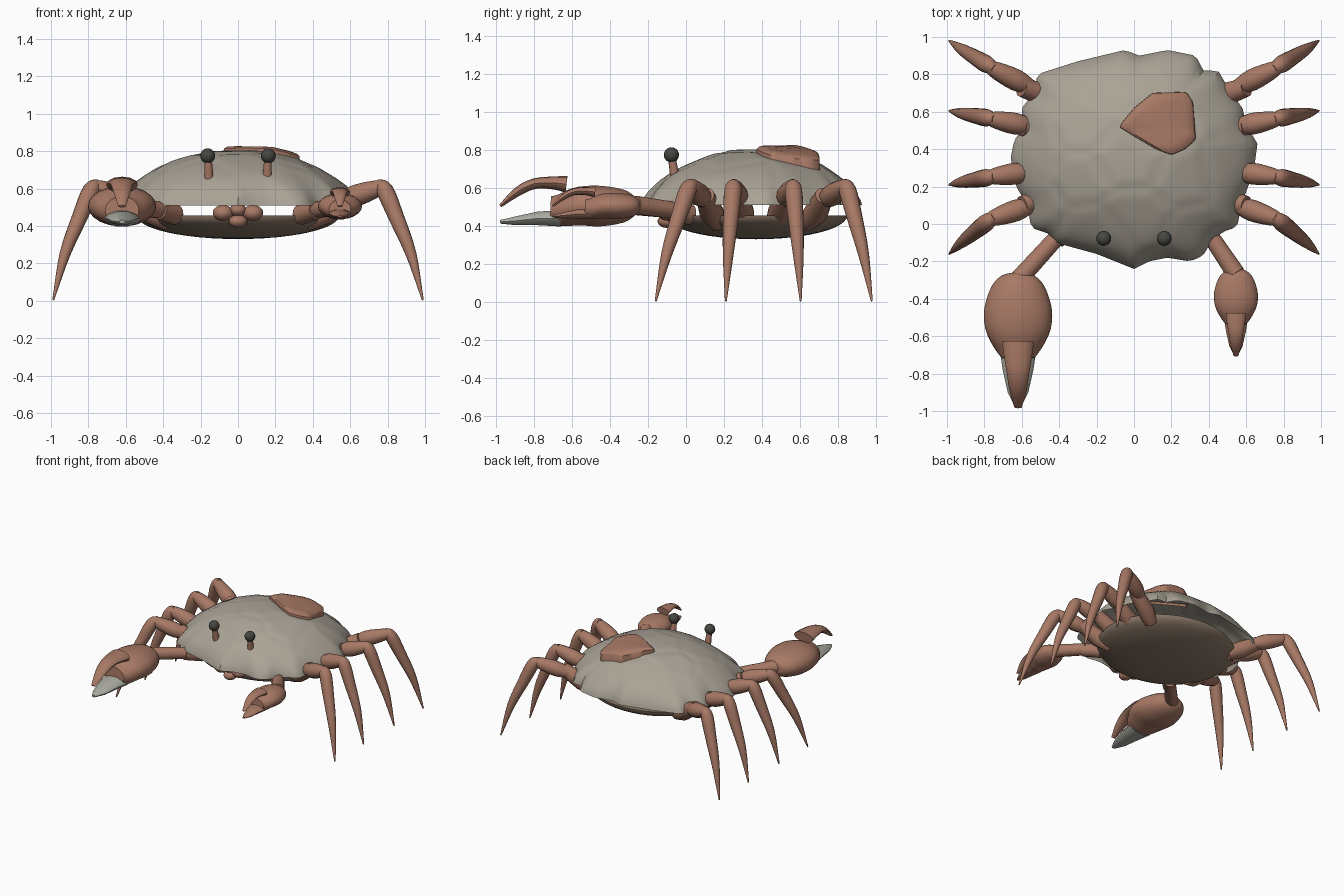
import bpy, bmesh, math
from mathutils import Vector

if "Cube" in bpy.data.objects:
    bpy.data.objects.remove(bpy.data.objects["Cube"])


def material(name, rgb):
    m = bpy.data.materials.new(name)
    m.diffuse_color = (*rgb, 1)
    m.use_nodes = True
    m.node_tree.nodes["Principled BSDF"].inputs["Base Color"].default_value = m.diffuse_color
    return m


SHELL = material("stone grey", (0.40, 0.365, 0.305))
LIMB = material("clay brown", (0.39, 0.19, 0.13))
BELLY = material("taupe brown", (0.26, 0.19, 0.14))
EYE = material("dark grey", (0.06, 0.06, 0.053))
PALE = material("pale grey", (0.42, 0.42, 0.37))


def finish(name, bm, mat, angle=40):
    bmesh.ops.remove_doubles(bm, verts=bm.verts, dist=1e-5)
    bmesh.ops.recalc_face_normals(bm, faces=bm.faces)
    me = bpy.data.meshes.new(name)
    bm.to_mesh(me)
    bm.free()
    me.materials.append(mat)
    ob = bpy.data.objects.new(name, me)
    bpy.context.collection.objects.link(ob)
    bpy.ops.object.select_all(action='DESELECT')
    ob.select_set(True)
    bpy.context.view_layer.objects.active = ob
    bpy.ops.object.shade_smooth_by_angle(angle=math.radians(angle))
    return ob


def skin(bm, rings):
    """Join successive closed rings of points with quads."""
    rows = [[bm.verts.new(p) for p in ring] for ring in rings]
    n = len(rows[0])
    for a, b in zip(rows, rows[1:]):
        for i in range(n):
            j = (i + 1) % n
            bm.faces.new((a[i], a[j], b[j], b[i]))
    return rows


def tube(name, path, radii, mat, sides=14, steps=1, cap=True):
    """Round limb along a path; radii are numbers or (across, up) pairs."""
    pts = [Vector(p) for p in path]
    rad = [Vector(r) if isinstance(r, tuple) else Vector((r, r)) for r in radii]
    if steps > 1:
        def spline(v):
            v = [2 * v[0] - v[1]] + v + [2 * v[-1] - v[-2]]
            out = []
            for a, b, c, d in zip(v, v[1:], v[2:], v[3:]):
                for k in range(steps):
                    u = k / steps
                    out.append(0.5 * (2 * b + (c - a) * u + (2 * a - 5 * b + 4 * c - d) * u * u
                                      + (3 * b - a - 3 * c + d) * u ** 3))
            return out + [v[-2]]
        pts, rad = spline(pts), spline(rad)
    bm = bmesh.new()
    rings = []
    for i, p in enumerate(pts):
        d = (pts[min(i + 1, len(pts) - 1)] - pts[max(i - 1, 0)]).normalized()
        side = d.cross(Vector((0, 0, 1))).normalized()
        up = side.cross(d)
        rings.append([p + side * math.cos(a) * rad[i].x + up * math.sin(a) * rad[i].y
                      for a in (2 * math.pi * k / sides for k in range(sides))])
    rows = skin(bm, rings)
    if cap:
        bm.faces.new(rows[0])
        bm.faces.new(rows[-1])
    return finish(name, bm, mat)


def ball(name, loc, size, mat):
    bm = bmesh.new()
    bmesh.ops.create_uvsphere(bm, u_segments=20, v_segments=12, radius=1)
    for v in bm.verts:
        v.co = Vector([loc[i] + v.co[i] * size[i] for i in range(3)])
    return finish(name, bm, mat)


# Carapace outline and height
RIM = [(-.52, .80), (-.30, .87), (-.05, .93), (.03, .90), (.18, .93), (.33, .90), (.37, .82),
       (.45, .82), (.52, .70), (.58, .62), (.60, .53), (.66, .43), (.64, .28), (.58, .12),
       (.55, -.02), (.50, -.03), (.42, -.08), (.37, -.17), (.30, -.20), (.18, -.18), (.08, -.20),
       (0, -.24), (-.10, -.20), (-.20, -.16), (-.42, -.10), (-.46, -.05), (-.55, -.02),
       (-.57, .10), (-.63, .20), (-.66, .35), (-.64, .45), (-.60, .50), (-.60, .62), (-.52, .72)]
PATCH = [(-.08, .52), (0, .62), (.10, .70), (.28, .705), (.315, .65), (.33, .45), (.27, .40),
         (.20, .37), (.12, .40), (0, .47)]
SEEDS = [(-.02, .35), (-.30, .22), (-.27, .55), (-.12, .75), (.15, .55), (.42, .60), (.28, .25),
         (.05, .05), (.48, .28), (.32, .0), (-.25, .0), (-.48, .12), (-.52, .40), (-.42, .70),
         (.20, .82)]
C = Vector((0, .36))


def reach(poly, c, ang):
    """Distance from c to the polygon edge in one direction."""
    d, best = Vector((math.cos(ang), math.sin(ang))), 0
    for i, p in enumerate(poly):
        a = Vector(p) - c
        e = Vector(poly[(i + 1) % len(poly)]) - c - a
        den = d.x * e.y - d.y * e.x
        if abs(den) > 1e-9:
            s = (a.x * d.y - a.y * d.x) / den
            r = (a.x * e.y - a.y * e.x) / den
            if -1e-6 <= s <= 1 + 1e-6:
                best = max(best, r)
    return best


N = 120
EXACT = [reach(RIM, C, 2 * math.pi * i / N) for i in range(N)]
SOFT = [sum(EXACT[(i + k) % N] for k in range(-7, 8)) / 15 for i in range(N)]


def dome_t(x, y):
    v = Vector((x, y)) - C
    a = (math.atan2(v.y, v.x) / (2 * math.pi) * N) % N
    i = int(a) % N
    return min(v.length / (SOFT[i] + (SOFT[(i + 1) % N] - SOFT[i]) * (a % 1)), 1)


def profile(t):
    return .51 + .29 * max(1 - t * t, 0) ** .68


PLANES = []
for sx, sy in SEEDS:
    z0 = profile(dome_t(sx, sy))
    PLANES.append((sx, sy, z0, (profile(dome_t(sx + .03, sy)) - profile(dome_t(sx - .03, sy))) / .06,
                   (profile(dome_t(sx, sy + .03)) - profile(dome_t(sx, sy - .03))) / .06))


def height(x, y, t):
    """Dome flattened into plates, with shallow seams between them."""
    h = sorted(z + gx * (x - sx) + gy * (y - sy) for sx, sy, z, gx, gy in PLANES)
    w = 1 - t ** 5
    z = profile(t)
    seam = .010 * math.exp(-((h[1] - h[0]) / .012) ** 2)
    return z + w * (.7 * (min(h[0], z + .03) - z) + .004 - seam)


# Carapace, an open plated dome
bm = bmesh.new()
rings = []
for k in range(37):
    t = 1 - (1 - k / 36) ** 1.25
    ring = []
    for i in range(N):
        a = 2 * math.pi * i / N
        r = t * (SOFT[i] + (EXACT[i] - SOFT[i]) * t ** 4)
        x, y = C.x + r * math.cos(a), C.y + r * math.sin(a)
        ring.append((x, y, height(x, y, t)))
    rings.append(ring)
skin(bm, rings)
finish("carapace", bm, SHELL, 35)

# Raised patch on the carapace
bm = bmesh.new()
pc = Vector((.15, .54))
rings = []
for f, lift in ((0, .032), (.25, .034), (.5, .03), (.75, .033), (.93, .03), (1, .02), (1.01, -.02)):
    ring = []
    for i in range(60):
        a = 2 * math.pi * i / 60
        p = pc + Vector((math.cos(a), math.sin(a))) * reach(PATCH, pc, a) * f
        t = dome_t(p.x, p.y)
        ring.append((p.x, p.y, height(p.x, p.y, t) + lift + .15 * max(p.y - .5, 0) * (lift > 0)))
    rings.append(ring)
skin(bm, rings)
finish("shell_patch", bm, LIMB)

# Belly, a shallow bowl with a flat top
bm = bmesh.new()
rows = skin(bm, [[(.54 * math.cos(b) * math.cos(a), .37 + .48 * math.cos(b) * math.sin(a),
                   .455 - .125 * math.sin(b)) for a in (2 * math.pi * i / 48 for i in range(48))]
                 for b in (math.pi / 2 * j / 12 for j in range(13))])
bm.faces.new(rows[0])
finish("belly", bm, BELLY)

# Mouth parts
for x, z, sx, sz in ((-.08, .47, .055, .042), (.08, .47, .055, .042), (0, .425, .05, .035),
                     (0, .485, .045, .035)):
    ball("mouth_part", (x, -.10, z), (sx, .05, sz), LIMB)

for s in (-1, 1):
    # Eyes on stalks
    tube("eye_stalk", [(s * .155, -.055, .64), (s * .16, -.075, .76)], [.026, .020], LIMB)
    ball("eye", (s * .162, -.077, .775), (.04, .04, .04), EYE)
    # Four walking legs: hip, thigh and curved pointed shin
    for hip, base, knee, tip in ((.17, .10, .02, -.16), (.31, .28, .25, .21),
                                 (.47, .52, .565, .605), (.64, .73, .845, .98)):
        tube("leg_hip", [(s * .37, hip, .42), (s * .46, (hip + base) / 2, .47), (s * .60, base, .56)],
             [.05, .065, .05], LIMB)
        b, k = Vector((s * .55, base, .535)), Vector((s * .785, knee, .615))
        tube("leg_thigh", [b, b.lerp(k, .35), b.lerp(k, .8), k], [.04, .058, .046, .03], LIMB, steps=3)
        y = lambda f: knee + (tip - knee) * f
        tube("leg_shin", [(s * .745, y(-.12), .628), (s * .785, y(.05), .59), (s * .845, y(.32), .45),
                          (s * .925, y(.68), .25), (s * .988, tip, .004)],
             [.025, .046, .042, .029, .005], LIMB, steps=4)


# Claws: arm, egg-shaped palm, fixed lower finger and hooked upper finger
def claw(side, arm, x, y, z, k, lower_mat):
    tube(side + "_arm_base", [(arm[0] * .8, arm[1] + .10, .46), (arm[0], arm[1] - .01, .485)],
         [.055, .05], LIMB)
    tube(side + "_arm", [(arm[0], arm[1], .485), (x, y + .2 * k, .51)], [.045, .05], LIMB)
    at = lambda dy, dz: (x, y + dy * k, z + dz * k)
    palm = [(.24, .03, .03), (.225, .085, .055), (.17, .14, .088), (.05, .18, .108),
            (-.06, .175, .103), (-.15, .135, .088), (-.215, .09, .072)]
    tube(side + "_palm", [at(d, -.02 * (d < -.1)) for d, _, _ in palm],
         [(a * k, b * k) for _, a, b in palm], LIMB, sides=22, steps=3)
    tube(side + "_lower_finger", [at(-.16, -.065), at(-.28, -.065), at(-.40, -.078), at(-.48, -.083)],
         [(.10 * k, .045 * k), (.082 * k, .038 * k), (.055 * k, .024 * k), (.016 * k, .01 * k)],
         lower_mat, sides=10)
    tube(side + "_upper_finger", [at(-.13, .115), at(-.20, .122), at(-.30, .118), at(-.39, .075), at(-.48, .0)],
         [(.085 * k, .044 * k), (.076 * k, .034 * k), (.06 * k, .028 * k), (.046 * k, .024 * k),
          (.02 * k, .008 * k)], LIMB, sides=12, steps=3)


claw("left", (-.42, -.08), -.62, -.50, .505, 1, PALE)
claw("right", (.42, -.08), .545, -.395, .505, .645, LIMB)
